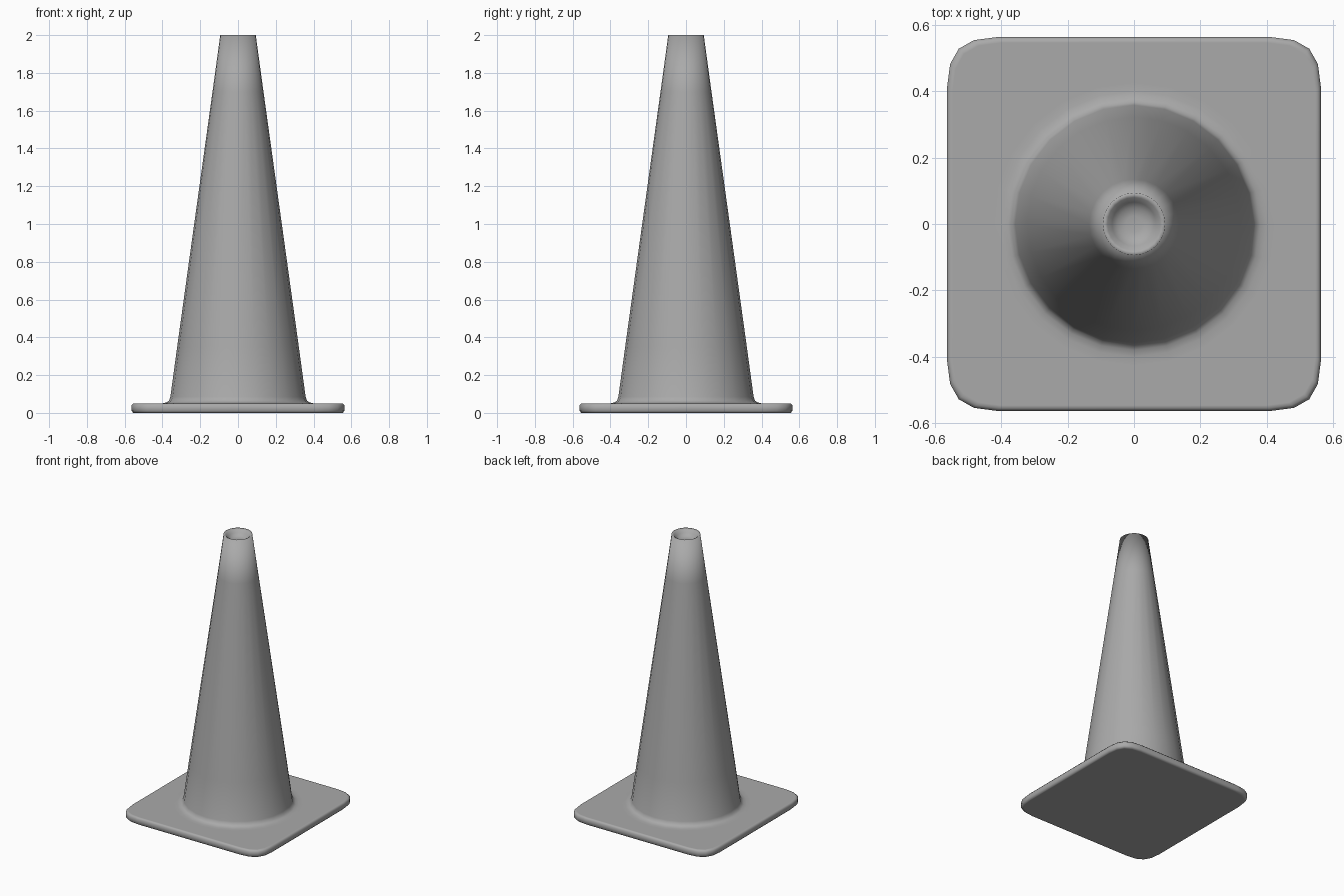
import bpy, bmesh, math

if "Cube" in bpy.data.objects:
    bpy.data.objects.remove(bpy.data.objects["Cube"])

# Mid-grey rubber
grey = bpy.data.materials.new("grey_rubber")
grey.diffuse_color = (0.4, 0.4, 0.4, 1.0)
grey.use_nodes = True
grey.node_tree.nodes["Principled BSDF"].inputs["Base Color"].default_value = grey.diffuse_color


def finish(name, bm, angle):
    bmesh.ops.recalc_face_normals(bm, faces=bm.faces)
    mesh = bpy.data.meshes.new(name)
    bm.to_mesh(mesh)
    bm.free()
    mesh.materials.append(grey)
    obj = bpy.data.objects.new(name, mesh)
    bpy.context.collection.objects.link(obj)
    bpy.ops.object.select_all(action='DESELECT')
    obj.select_set(True)
    bpy.context.view_layer.objects.active = obj
    bpy.ops.object.shade_smooth_by_angle(angle=math.radians(angle))
    return obj


def loft(bm, rings):
    for a, b in zip(rings, rings[1:]):
        n = len(a)
        for i in range(n):
            j = (i + 1) % n
            bm.faces.new((a[i], a[j], b[j], b[i]))


# Square base plate with soft corners and rounded rim
corner = [(0.563, 0.413), (0.554, 0.482), (0.528, 0.528), (0.482, 0.554), (0.413, 0.563)]
outline = []
for k in range(4):
    c, s = [(1, 0), (0, 1), (-1, 0), (0, -1)][k]
    outline += [(x * c - y * s, x * s + y * c) for x, y in corner]

bm = bmesh.new()
rings = []
for scale, z in [(0.97, 0.0), (0.985, 0.0), (1.0, 0.010),
                 (1.0, 0.040), (0.985, 0.050), (0.97, 0.050)]:
    rings.append([bm.verts.new((x * scale, y * scale, z)) for x, y in outline])
loft(bm, rings)
bm.faces.new(rings[0][::-1])
bm.faces.new(rings[-1])
finish("base_plate", bm, 60)

# Tapered body: flared foot, straight cone, soft lip and shallow cup at the tip
profile = [(0.425, 0.0503), (0.400, 0.0506), (0.380, 0.055), (0.366, 0.064), (0.358, 0.085),
           (0.322, 0.35), (0.135, 1.70), (0.094, 2.0),
           (0.080, 1.993), (0.066, 1.975), (0.050, 1.960), (0.025, 1.955)]
SIDES = 24
bm = bmesh.new()
rings = []
for r, z in profile:
    rings.append([bm.verts.new((r * math.cos(2 * math.pi * i / SIDES),
                                r * math.sin(2 * math.pi * i / SIDES), z))
                  for i in range(SIDES)])
loft(bm, rings)
bm.faces.new(rings[-1])
# Open foot rests on the plate, so orient the shell outward by its closed bottom
foot = bm.faces.new(rings[0][::-1])
bmesh.ops.recalc_face_normals(bm, faces=bm.faces)
finish("cone_body", bm, 150)
